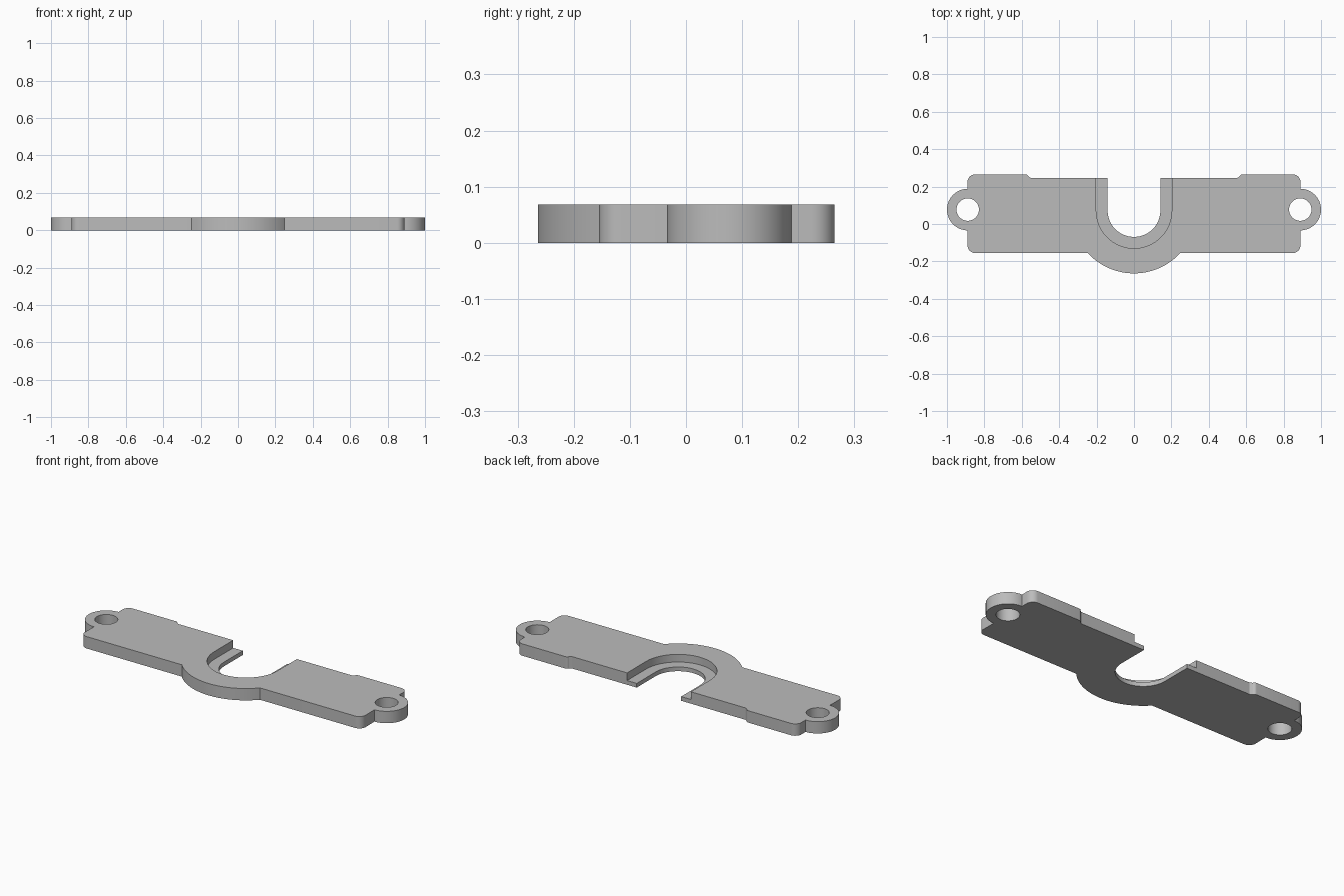
import bpy, bmesh
from math import sin, cos, radians, degrees, asin

if "Cube" in bpy.data.objects:
    bpy.data.objects.remove(bpy.data.objects["Cube"], do_unlink=True)

THICK, LEDGE = 0.068, 0.024
SLOT_Y = 0.072
EAR = (0.889, 0.077)

grey = bpy.data.materials.new("plain grey")
grey.use_nodes = True
colour = (0.5, 0.5, 0.5, 1)
grey.diffuse_color = colour
grey.node_tree.nodes["Principled BSDF"].inputs["Base Color"].default_value = colour


def arc(cx, cy, r, start, end, n):
    angles = [radians(start + (end - start) * i / n) for i in range(n + 1)]
    return [(cx + r * cos(a), cy + r * sin(a)) for a in angles]


def extrude(name, points, z0, z1):
    """Solid prism from a counter-clockwise outline."""
    bm = bmesh.new()
    face = bm.faces.new([bm.verts.new((x, y, z0)) for x, y in points])
    top = bmesh.ops.extrude_face_region(bm, geom=[face])["geom"]
    for v in top:
        if isinstance(v, bmesh.types.BMVert):
            v.co.z = z1
    bmesh.ops.recalc_face_normals(bm, faces=bm.faces)
    mesh = bpy.data.meshes.new(name)
    bm.to_mesh(mesh)
    bm.free()
    mesh.materials.append(grey)
    obj = bpy.data.objects.new(name, mesh)
    bpy.context.collection.objects.link(obj)
    return obj


def slot(name, r, z0):
    """U-shaped cutter open towards the back."""
    points = arc(0, SLOT_Y, r, 180, 360, 48) + [(r, 0.4), (-r, 0.4)]
    return extrude(name, points, z0, 0.2)


# Right half of the plate outline, from the front bulge round to the back edge
BULGE = 0.336
meet = degrees(asin((-0.155 - SLOT_Y) / BULGE))
half = arc(0, SLOT_Y, BULGE, -90, meet, 24)
half += arc(0.85, -0.115, 0.04, -90, 0, 8)
half += arc(*EAR, 0.111, -90, 90, 32)
half += arc(0.85, 0.225, 0.04, 0, 90, 8)
half += arc(0.58, 0.247, 0.018, 90, 160, 6)
half += [(0.55, 0.245)]
mirrored = [(-x, y) for x, y in reversed(half[1:])]
plate = extrude("bracket_plate", half + mirrored, 0, THICK)

# Screw holes, through slot and recessed ledge
cutters = [slot("slot_cutter", 0.141, -0.1), slot("ledge_cutter", 0.202, LEDGE)]
for side in (-1, 1):
    cutters.append(extrude("hole_cutter", arc(side * EAR[0], EAR[1], 0.06, 0, 352.5, 47), -0.1, 0.2))

bpy.ops.object.select_all(action="DESELECT")
bpy.context.view_layer.objects.active = plate
plate.select_set(True)
for cutter in cutters:
    cutter.hide_render = True
    cut = plate.modifiers.new("cut", "BOOLEAN")
    cut.operation = "DIFFERENCE"
    cut.solver = "EXACT"
    cut.object = cutter
    bpy.ops.object.modifier_apply(modifier=cut.name)
    bpy.data.objects.remove(cutter, do_unlink=True)
bpy.ops.object.shade_smooth_by_angle(angle=radians(30))
